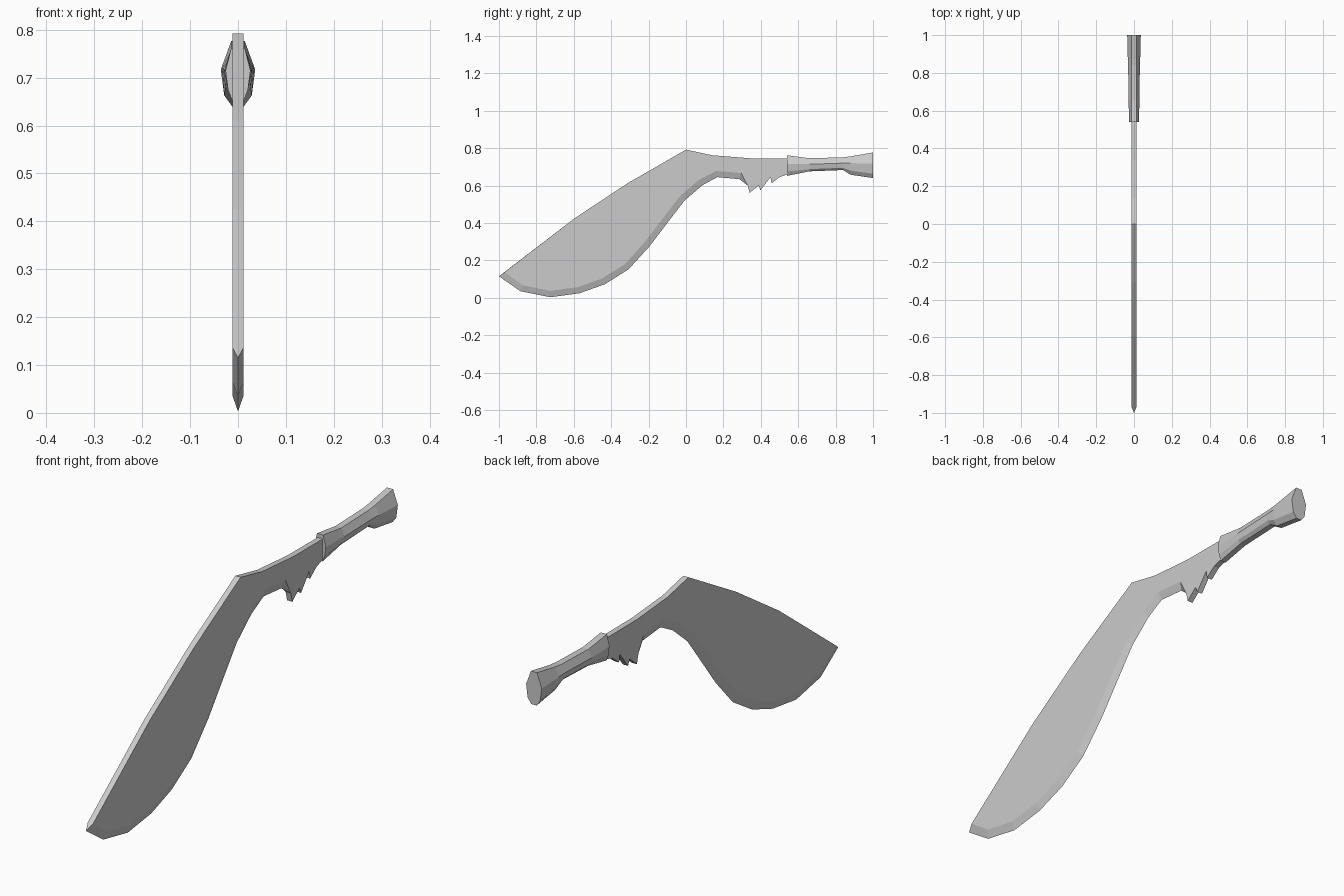
import bpy
import bmesh
from mathutils import Vector

cube = bpy.data.objects.get("Cube")
if cube:
    bpy.data.objects.remove(cube, do_unlink=True)

# One plain grey for the whole knife
GREY = (0.6, 0.6, 0.6, 1.0)
steel = bpy.data.materials.new("plain_grey")
steel.use_nodes = True
steel.diffuse_color = GREY
steel.node_tree.nodes["Principled BSDF"].inputs["Base Color"].default_value = GREY


def finish(name, bm):
    """Turn a half mesh (x >= 0) into a mirrored, flat shaded object."""
    bmesh.ops.recalc_face_normals(bm, faces=bm.faces)
    mesh = bpy.data.meshes.new(name)
    bm.to_mesh(mesh)
    bm.free()
    mesh.materials.append(steel)
    obj = bpy.data.objects.new(name, mesh)
    bpy.context.collection.objects.link(obj)
    mirror = obj.modifiers.new("mirror", "MIRROR")
    mirror.use_axis[0] = True
    mirror.use_clip = True
    return obj


# Blade outline as (y, z): cutting edge from the tip, notch teeth, then spine
HALF_THICKNESS = 0.012
BEVEL_WIDTH = 0.034
tip = (-1.0, 0.115)
tip_inner = (-0.97, 0.137)
cutting_edge = [(-0.885, 0.035), (-0.725, 0.003), (-0.57, 0.024), (-0.435, 0.072),
                (-0.307, 0.152), (-0.195, 0.275), (-0.10, 0.40), (-0.008, 0.52),
                (0.088, 0.602), (0.168, 0.645), (0.286, 0.634)]
teeth = [(0.33, 0.60), (0.34, 0.56), (0.388, 0.60), (0.398, 0.575),
         (0.452, 0.645), (0.457, 0.612), (0.50, 0.645), (0.56, 0.665)]
spine = [(0.56, 0.745), (0.34, 0.746), (0.14, 0.762), (0, 0.792),
         (-0.313, 0.612), (-0.596, 0.425)]


def inset(points, width):
    """Move each inner point of a polyline to its left by the given width."""
    moved = []
    for before, here, after in zip(points, points[1:], points[2:]):
        along = (Vector(after) - Vector(before)).normalized()
        moved.append((here[0] - along.y * width, here[1] + along.x * width))
    return moved


def build_blade():
    outer = [tip] + cutting_edge + teeth + spine
    bevel = inset([tip] + cutting_edge + teeth[:1], BEVEL_WIDTH)
    inner = [tip_inner] + bevel + teeth + spine
    bm = bmesh.new()
    middle = [bm.verts.new((0, y, z)) for y, z in outer]
    side = [bm.verts.new((HALF_THICKNESS, y, z)) for y, z in inner]
    bm.faces.new(side)
    count = len(side)
    for i in range(count):
        j = (i + 1) % count
        bm.faces.new((middle[i], middle[j], side[j], side[i]))
    return finish("blade", bm)


# Handle stations: y, half width, then heights of top, ridge, lower edge, bottom
stations = [(0.54, 0.026, 0.762, 0.715, 0.675, 0.652),
            (0.66, 0.029, 0.746, 0.714, 0.688, 0.676),
            (0.84, 0.031, 0.751, 0.720, 0.695, 0.683),
            (0.88, 0.033, 0.756, 0.720, 0.680, 0.658),
            (1.00, 0.036, 0.777, 0.717, 0.663, 0.640)]


def build_handle():
    bm = bmesh.new()
    rings = []
    for y, width, top, ridge, lower, bottom in stations:
        section = [(0, top), (0.014, top), (width, ridge),
                   (width * 0.8, lower), (0.012, bottom), (0, bottom)]
        rings.append([bm.verts.new((x, y, z)) for x, z in section])
    for near, far in zip(rings, rings[1:]):
        for i in range(len(near) - 1):
            bm.faces.new((near[i], near[i + 1], far[i + 1], far[i]))
    bm.faces.new(rings[0])
    bm.faces.new(rings[-1])
    return finish("handle", bm)


build_blade()
build_handle()
